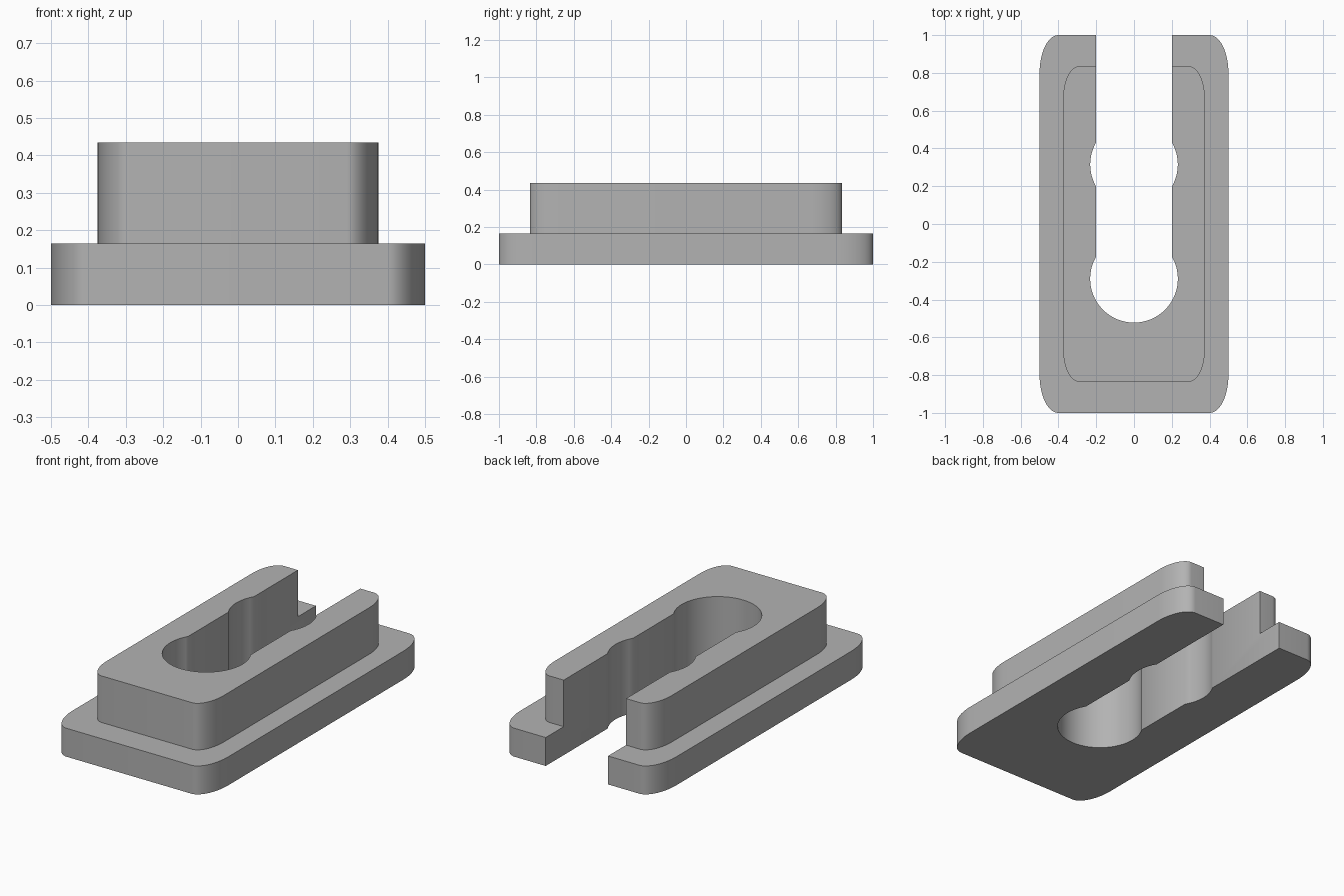
import bpy
import bmesh
from math import sin, cos, pi, acos

cube = bpy.data.objects.get("Cube")
if cube:
    bpy.data.objects.remove(cube, do_unlink=True)

BASE_Z, TOP_Z = 0.165, 0.435
SLOT, HOLE_R = 0.2, 0.232
LOWER_HOLE_Y, UPPER_HOLE_Y = -0.29, 0.315
BASE = (0.5, 1.0, 0.1, 0.2)          # half width, half length, corner radii
RAISED = (0.375, 0.835, 0.085, 0.17)


def mirrored(half):
    """Continue a right-hand path to the left; both ends lie at the slot."""
    return half + [(-x, y) for x, y in reversed(half)]


def outer_path(hx, hy, rx, ry, steps=14):
    """Open outline with elliptical corners, from slot mouth to slot mouth."""
    half = [(SLOT, hy)]
    for sign in (1, -1):
        arc = [(hx - rx + rx * sin(a), sign * (hy - ry + ry * cos(a)))
               for a in (i * pi / 2 / steps for i in range(steps + 1))]
        half += arc[::sign]
    return mirrored(half)


def slot_path():
    """Keyhole slot: two round bores joined by a straight channel."""
    a0 = acos(SLOT / HOLE_R)
    half = []
    for i in range(11):
        a = a0 - 2 * a0 * i / 10
        half.append((HOLE_R * cos(a), UPPER_HOLE_Y + HOLE_R * sin(a)))
    full = 36
    for i in range(full):
        a = a0 - (a0 + pi / 2) * i / full
        half.append((HOLE_R * cos(a), LOWER_HOLE_Y + HOLE_R * sin(a)))
    path = mirrored(half)
    # close the round end with one vertex on the centre line
    path.insert(len(half), (0, LOWER_HOLE_Y - HOLE_R))
    return path


bm = bmesh.new()


def row(path, z):
    return [bm.verts.new((x, y, z)) for x, y in path]


def strip(a, b):
    for i in range(len(a) - 1):
        bm.faces.new((a[i], a[i + 1], b[i + 1], b[i]))


base, raised, slot = outer_path(*BASE), outer_path(*RAISED), slot_path()
base_low, base_high = row(base, 0), row(base, BASE_Z)
raised_low, raised_high = row(raised, BASE_Z), row(raised, TOP_Z)
slot_low, slot_mid, slot_high = (row(slot, z) for z in (0, BASE_Z, TOP_Z))

# Outer walls and the ledge between the tiers
strip(base_low, base_high)
strip(base_high, raised_low)
strip(raised_low, raised_high)

# Slot walls
strip([raised_low[0]] + slot_mid + [raised_low[-1]],
      [raised_high[0]] + slot_high + [raised_high[-1]])
strip(slot_low, slot_mid)

# Slot mouth: channel sides of the base and the end faces of both tiers
for e in (0, -1):
    bm.faces.new((base_low[e], base_high[e], raised_low[e], slot_mid[e], slot_low[e]))

# Top and underside
bm.faces.new(raised_high + slot_high[::-1])
bm.faces.new(base_low + slot_low[::-1])
bmesh.ops.recalc_face_normals(bm, faces=bm.faces[:])

mesh = bpy.data.meshes.new("slotted_block")
bm.to_mesh(mesh)
bm.free()
block = bpy.data.objects.new("slotted_block", mesh)
bpy.context.collection.objects.link(block)

grey = bpy.data.materials.new("plain grey")
grey.use_nodes = True
colour = (0.45, 0.45, 0.45, 1)
grey.diffuse_color = colour
grey.node_tree.nodes["Principled BSDF"].inputs["Base Color"].default_value = colour
mesh.materials.append(grey)

for o in bpy.context.selected_objects:
    o.select_set(False)
block.select_set(True)
bpy.context.view_layer.objects.active = block
bpy.ops.object.shade_smooth_by_angle(angle=pi / 6)
